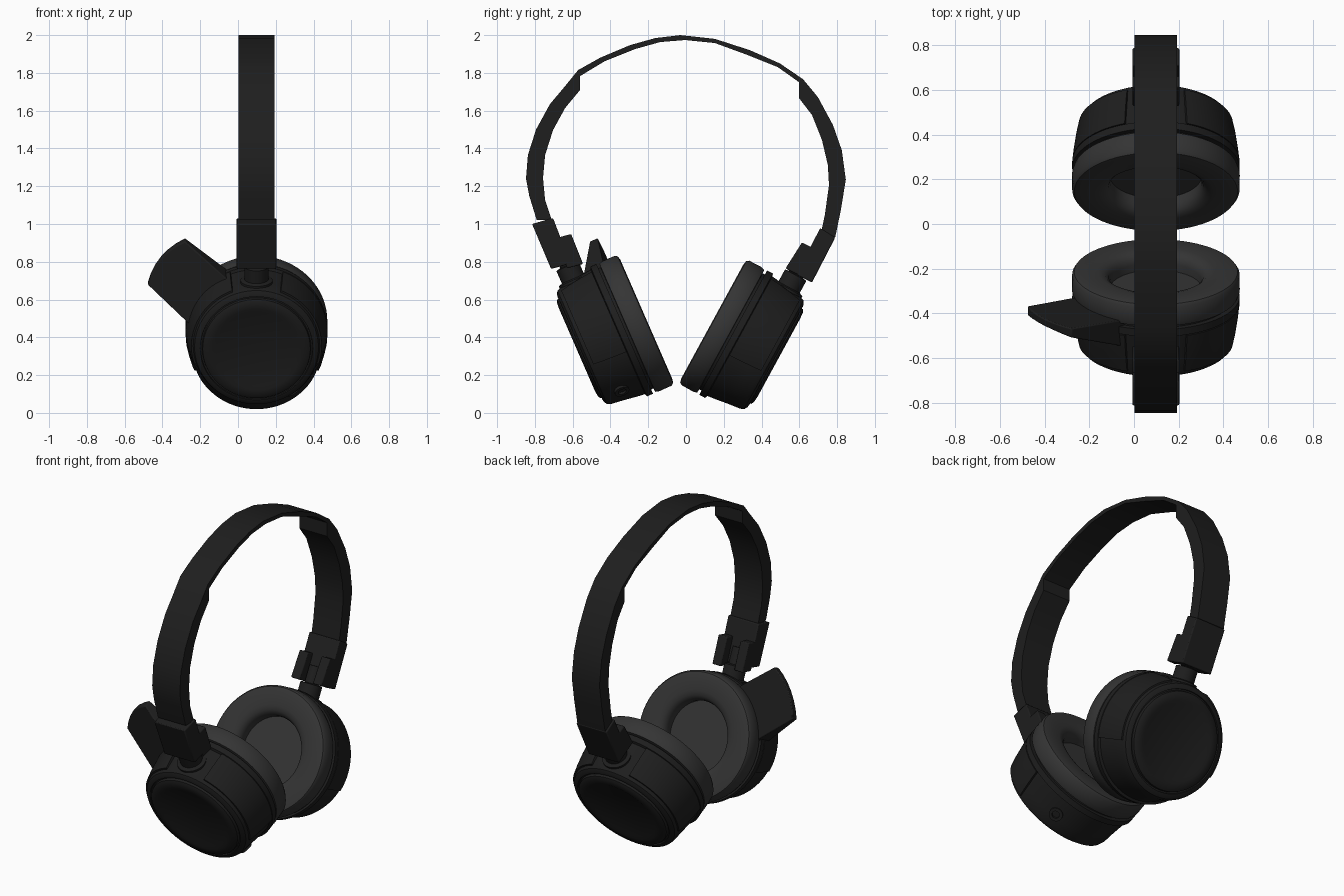
import bpy, bmesh, math
from mathutils import Matrix, Vector

if "Cube" in bpy.data.objects:
    bpy.data.objects.remove(bpy.data.objects["Cube"])

CX = 0.098  # centre plane of band and cups


def material(name, v):
    m = bpy.data.materials.new(name)
    m.diffuse_color = (v, v, v, 1)
    m.use_nodes = True
    m.node_tree.nodes["Principled BSDF"].inputs["Base Color"].default_value = m.diffuse_color
    return m


BLACK = material("black_plastic", 0.013)
GREY = material("grey_cushion", 0.035)


def finish(name, bm, mat, frame=None, bevel=0, angle=35):
    if frame:
        bm.transform(frame)
    bmesh.ops.remove_doubles(bm, verts=bm.verts, dist=1e-5)
    bmesh.ops.recalc_face_normals(bm, faces=bm.faces)
    me = bpy.data.meshes.new(name)
    bm.to_mesh(me)
    bm.free()
    ob = bpy.data.objects.new(name, me)
    bpy.context.collection.objects.link(ob)
    me.materials.append(mat)
    if bevel:
        b = ob.modifiers.new("bevel", 'BEVEL')
        b.width, b.segments = bevel, 2
    bpy.ops.object.select_all(action='DESELECT')
    ob.select_set(True)
    bpy.context.view_layer.objects.active = ob
    bpy.ops.object.shade_smooth_by_angle(angle=math.radians(angle))
    return ob


def lathe(name, profile, mat, frame, start=0, end=360, steps=72, closed=False):
    """Revolve (radius, depth) points around local z."""
    bm = bmesh.new()
    pts = profile + profile[:1] if closed else profile
    full = end - start == 360
    rings = []
    for i in range(steps + 1):
        a = math.radians(start + (end - start) * i / steps)
        rings.append([bm.verts.new((r * math.cos(a), r * math.sin(a), t)) for r, t in pts])
    for p, q in zip(rings, rings[1:]):
        for j in range(len(pts) - 1):
            bm.faces.new((p[j], q[j], q[j + 1], p[j + 1]))
    if not full:
        for ring in (rings[0], rings[-1]):
            bm.faces.new(ring[:-1] if closed else ring)
    bmesh.ops.dissolve_degenerate(bm, edges=bm.edges, dist=1e-6)
    return finish(name, bm, mat, frame)


def prism(name, outline, x0, x1, mat, bevel=0):
    """Extrude a (y, z) outline along x."""
    bm = bmesh.new()
    a = [bm.verts.new((x0, y, z)) for y, z in outline]
    b = [bm.verts.new((x1, y, z)) for y, z in outline]
    bm.faces.new(a)
    bm.faces.new(b)
    n = len(a)
    for i in range(n):
        bm.faces.new((a[i], a[(i + 1) % n], b[(i + 1) % n], b[i]))
    return finish(name, bm, mat, bevel=bevel)


# Headband side outline, outer edge then inner edge
outer = [(-.79, 1.02), (-.83, 1.15), (-.847, 1.24), (-.837, 1.365), (-.794, 1.5), (-.72, 1.635),
         (-.64, 1.73), (-.571, 1.815), (-.455, 1.88), (-.296, 1.947), (-.164, 1.984), (-.03, 2.0),
         (.153, 1.98), (.339, 1.92), (.497, 1.85), (.619, 1.767), (.698, 1.672), (.778, 1.524),
         (.825, 1.39), (.846, 1.235), (.82, 1.075), (.79, .93)]
inner = [(-.71, 1.02), (-.746, 1.127), (-.757, 1.243), (-.746, 1.365), (-.704, 1.497), (-.64, 1.614),
         (-.561, 1.709), (-.561, 1.783), (-.43, 1.862), (-.27, 1.926), (-.138, 1.963), (-.005, 1.974),
         (.153, 1.958), (.328, 1.894), (.487, 1.83), (.598, 1.751), (.598, 1.667), (.667, 1.577),
         (.72, 1.444), (.751, 1.312), (.757, 1.206), (.735, 1.048), (.71, .93)]
prism("headband", outer + inner[::-1], CX - .095, CX + .095, BLACK)

# Sliders: outer plate and a pair of inner prongs each
sliders = {
    "front": ([(-.815, 1.0), (-.704, 1.032), (-.612, .79), (-.714, .762)],
              [(-.69, .925), (-.608, .947), (-.545, .788), (-.63, .765)]),
    "back": ([(.71, .978), (.79, .928), (.667, .69), (.585, .732)],
             [(.70, .86), (.614, .902), (.527, .765), (.61, .722)])}
for side, (plate, prong) in sliders.items():
    prism(side + "_slider_plate", plate, CX - .105, CX + .105, BLACK, .006)
    for k, s in (("left", -1), ("right", 1)):
        x0, x1 = sorted((CX + s * .045, CX + s * .105))
        prism(f"{side}_slider_{k}_prong", prong, x0, x1, BLACK, .006)

# Cup profiles (radius, depth outward from the cushion face)
CUSHION = [(.205, .10), (.205, .05), (.213, .025), (.232, .008), (.26, 0), (.345, 0), (.366, .005),
           (.375, .018), (.376, .09), (.37, .11), (.30, .115)]
BODY = [(0, .09), (.25, .09), (.25, .112), (.35, .112), (.35, .125), (.375, .125), (.375, .16),
        (.36, .165), (.356, .2), (.343, .29), (.336, .35), (.328, .37), (.312, .38), (.298, .383),
        (.296, .374), (.288, .374), (.285, .39), (.27, .398), (.235, .401), (.215, .394), (0, .394)]
SLEEVE = [(.34, .16), (.374, .165), (.368, .22), (.356, .30), (.345, .352), (.325, .352)]

CUPS = {"front": ((-.21, .495), (-.40, .917), 1), "back": ((.14, .485), (.479, .878), -1)}
frames = {}
for side, ((cy, cz), (uy, uz), s) in CUPS.items():
    u = Vector((0, uy, uz)).normalized()
    x = Vector((s, 0, 0))
    m = Matrix((x, u, x.cross(u))).transposed().to_4x4()
    m.translation = (CX, cy, cz)
    frames[side] = m
    lathe(side + "_cushion", CUSHION, GREY, m, closed=True)
    lathe(side + "_speaker_face", [(0, .085), (.22, .085), (.22, .1), (0, .1)], GREY, m)
    lathe(side + "_cup_body", BODY, BLACK, m)
    # side shells, left open at the stem
    for k, (a, b) in (("a", (-18, 68)), ("b", (112, 198))):
        lathe(f"{side}_cup_shell_{k}", SLEEVE, BLACK, m, a, b, 24, closed=True)
    # stem and pin up into the slider slot
    stem = m @ Matrix.Translation((0, 0, .27)) @ Matrix.Rotation(-math.pi / 2, 4, 'X')
    lathe(side + "_stem", [(0, .25), (.085, .25), (.085, .345), (.064, .352), (.064, .425),
                           (.04, .43), (.04, .53), (0, .53)], BLACK, stem, steps=32)

# Cable socket on the lower rim of the front cup
f = frames["front"]
socket = (f @ Matrix.Rotation(math.radians(-57), 4, 'Z') @ Matrix.Translation((0, 0, .27))
          @ Matrix.Rotation(math.pi / 2, 4, 'Y'))
lathe("cable_socket", [(0, .335), (.022, .335), (.022, .358), (.04, .358), (.04, .32), (0, .32)],
      BLACK, socket, steps=24)

# Flap swung out from the front cup: wedge, thin at the curved outer end
bm = bmesh.new()
outline = [(.30, -.165), (.30, .165)] + [(.605 + .035 * (1 - (w / .16) ** 2), w)
                                         for w in (.16, .11, .055, 0, -.055, -.11, -.16)]
lo, hi = [], []
for r, w in outline:
    k = (r - .30) / .34
    lo.append(bm.verts.new((r, w, .10 - .04 * k)))
    hi.append(bm.verts.new((r, w, .235 - .14 * k)))
bm.faces.new(lo)
bm.faces.new(hi)
for i in range(len(lo)):
    j = (i + 1) % len(lo)
    bm.faces.new((lo[i], lo[j], hi[j], hi[i]))
finish("side_flap", bm, BLACK, f @ Matrix.Rotation(math.radians(142), 4, 'Z'), bevel=.006)
